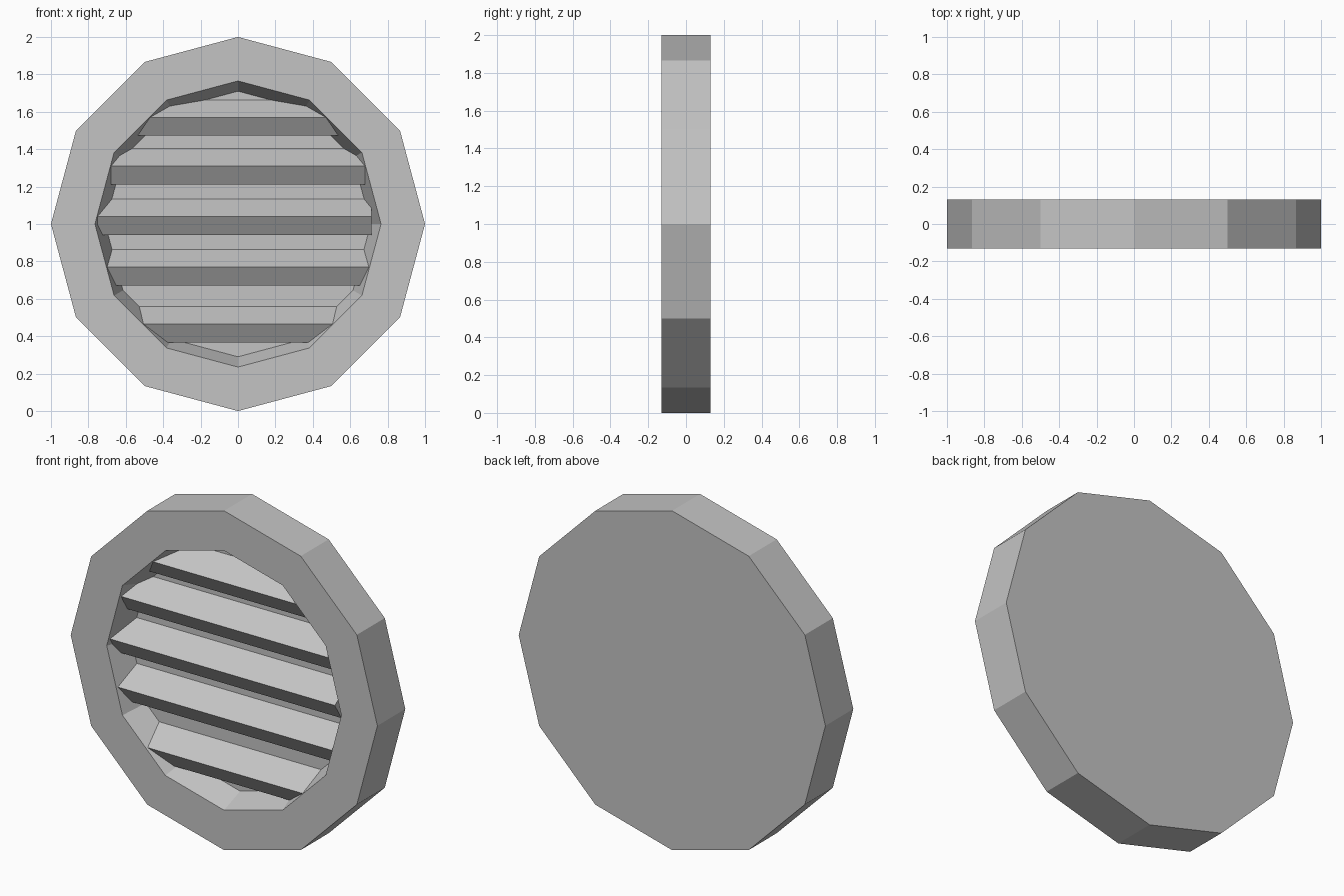
import bpy, bmesh
from math import cos, sin, pi

cube = bpy.data.objects.get("Cube")
if cube:
    bpy.data.objects.remove(cube, do_unlink=True)

SIDES = 12
HALF = 0.13        # half thickness of the disc
FLOOR = 0.02       # y of the recess floor

grey = bpy.data.materials.new("plain_grey")
grey.use_nodes = True
colour = (0.55, 0.55, 0.55, 1)
grey.diffuse_color = colour
grey.node_tree.nodes["Principled BSDF"].inputs["Base Color"].default_value = colour


def finish(bm, name):
    bmesh.ops.recalc_face_normals(bm, faces=bm.faces)
    mesh = bpy.data.meshes.new(name)
    bm.to_mesh(mesh)
    bm.free()
    mesh.materials.append(grey)
    obj = bpy.data.objects.new(name, mesh)
    bpy.context.collection.objects.link(obj)
    return obj


def bridge(bm, a, b):
    n = len(a)
    for i in range(n):
        j = (i + 1) % n
        bm.faces.new((a[i], a[j], b[j], b[i]))


# Round housing: twelve-sided disc with a tapered recess in the front
bm = bmesh.new()
profile = [(1, HALF), (1, -HALF), (0.765, -HALF), (0.71, FLOOR)]
rings = [[bm.verts.new((r * cos(2 * pi * i / SIDES), y, 1 + r * sin(2 * pi * i / SIDES)))
          for i in range(SIDES)] for r, y in profile]
for a, b in zip(rings, rings[1:]):
    bridge(bm, a, b)
bm.faces.new(rings[0])
bm.faces.new(rings[-1])
finish(bm, "vent_housing")


# Slanted slats: tilted bars whose backs and ends sink into the housing
def slat(name, ridge_z, left, right):
    section = [(-0.12, 0), (0.05, 0.113), (0.112, 0.015), (-0.058, -0.098)]
    bm = bmesh.new()
    ends = [[bm.verts.new((x, y, ridge_z + z)) for y, z in section] for x in (left, right)]
    bridge(bm, *ends)
    for end in ends:
        bm.faces.new(end)
    finish(bm, name)


slats = [("top", 1.57, -0.6, 0.6), ("upper", 1.31, -0.68, 0.68),
         ("middle", 1.04, -0.76, 0.715), ("lower", 0.77, -0.72, 0.72),
         ("bottom", 0.465, -0.6, 0.6)]
for label, z, left, right in slats:
    slat(label + "_slat", z, left, right)
